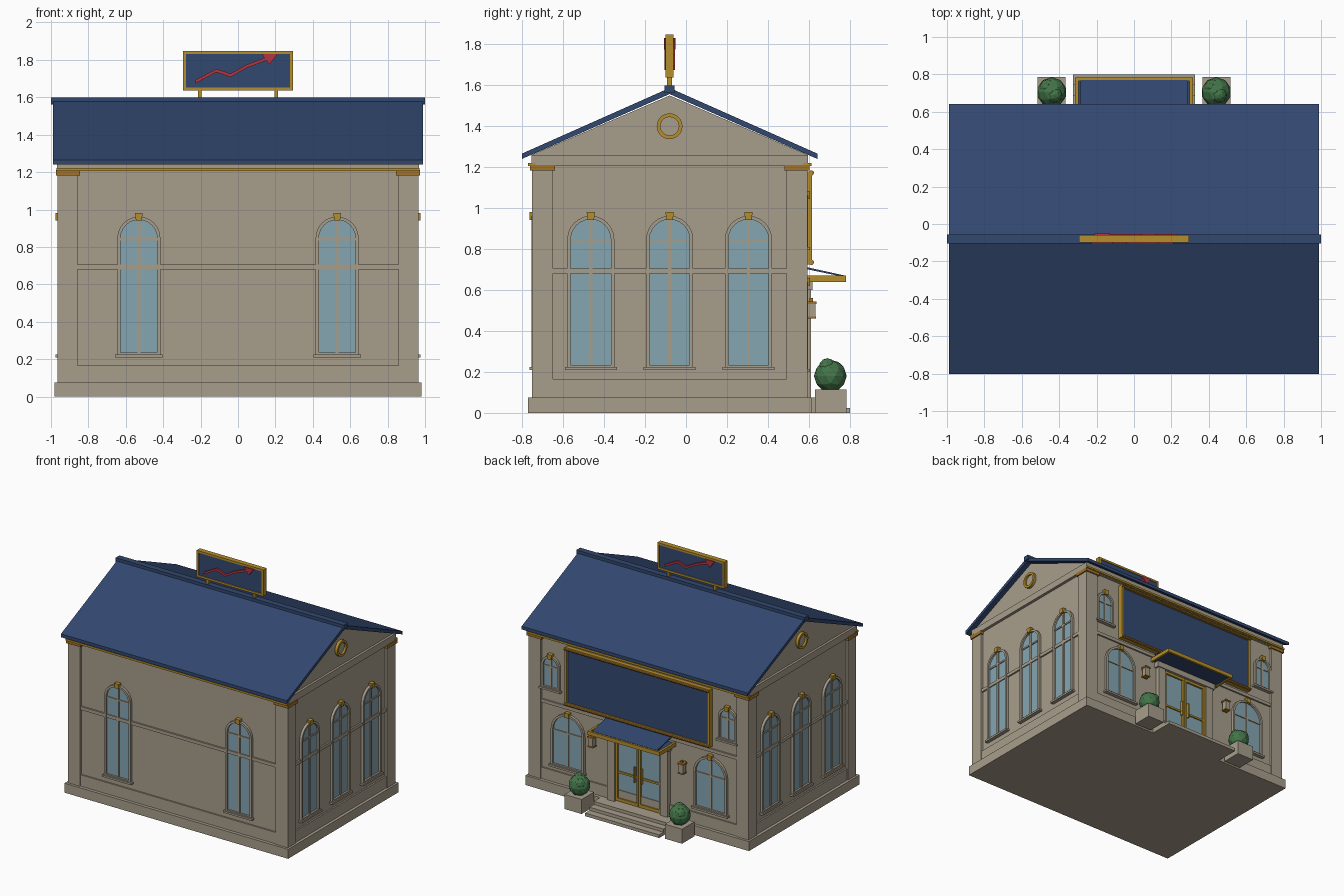
import bpy
import bmesh
import math
from mathutils import Matrix

cube = bpy.data.objects.get("Cube")
if cube:
    bpy.data.objects.remove(cube, do_unlink=True)


def material(name, r, g, b):
    m = bpy.data.materials.new(name)
    m.use_nodes = True
    m.diffuse_color = (r, g, b, 1)
    bsdf = next(n for n in m.node_tree.nodes if n.type == "BSDF_PRINCIPLED")
    bsdf.inputs["Base Color"].default_value = (r, g, b, 1)
    bsdf.inputs["Roughness"].default_value = 0.8
    return m


STONE = material("warm_stone", 0.39, 0.34, 0.26)
NAVY = material("navy_blue", 0.032, 0.065, 0.162)
GOLD = material("gold", 0.46, 0.27, 0.025)
BRONZE = material("bronze", 0.36, 0.17, 0.02)
GLASS = material("pale_blue_glass", 0.24, 0.38, 0.45)
RED = material("red", 0.46, 0.035, 0.055)
GREEN = material("leaf_green", 0.055, 0.175, 0.065)

BACK, SIDE, ENTRY, OTHER_SIDE = 0, 90, 180, 270
MID_Y = -0.08
WALL_Y, WALL_X = 0.655, 0.945      # wall distance from the building axis


def place(angle):
    return Matrix.Translation((0, MID_Y, 0)) @ Matrix.Rotation(math.radians(angle), 4, "Z")


def finish(name, bm, mat, angle=0):
    bmesh.ops.recalc_face_normals(bm, faces=bm.faces)
    bm.transform(place(angle))
    mesh = bpy.data.meshes.new(name)
    bm.to_mesh(mesh)
    bm.free()
    mesh.materials.append(mat)
    obj = bpy.data.objects.new(name, mesh)
    bpy.context.collection.objects.link(obj)
    return obj


def prism(name, pts, o0, o1, mat, angle=0):
    """Outline (along wall, height) pushed outward from o0 to o1."""
    bm = bmesh.new()
    near = [bm.verts.new((u, -o0, z)) for u, z in pts]
    far = [bm.verts.new((u, -o1, z)) for u, z in pts]
    bm.faces.new(near)
    bm.faces.new(far)
    for i in range(len(pts)):
        j = (i + 1) % len(pts)
        bm.faces.new((near[i], near[j], far[j], far[i]))
    return finish(name, bm, mat, angle)


def slab(name, u0, u1, z0, z1, o0, o1, mat, angle=0):
    return prism(name, [(u0, z0), (u1, z0), (u1, z1), (u0, z1)], o0, o1, mat, angle)


def ring(name, outer, inner, o0, o1, mat, angle=0):
    bm = bmesh.new()
    loops = [[bm.verts.new((u, -o, z)) for u, z in pts]
             for pts, o in ((outer, o0), (outer, o1), (inner, o1), (inner, o0))]
    n = len(outer)
    for a, b in zip(loops, loops[1:] + loops[:1]):
        for i in range(n):
            j = (i + 1) % n
            bm.faces.new((a[i], a[j], b[j], b[i]))
    return finish(name, bm, mat, angle)


def rect(u0, u1, z0, z1):
    return [(u0, z0), (u1, z0), (u1, z1), (u0, z1)]


def arch(u, half, z0, spring, steps=12):
    arc = [(u + half * math.cos(math.pi * i / steps), spring + half * math.sin(math.pi * i / steps))
           for i in range(steps + 1)]
    return [(u - half, z0), (u + half, z0)] + arc


def circle(u, z, r, n=20):
    return [(u + r * math.cos(2 * math.pi * i / n), z + r * math.sin(2 * math.pi * i / n)) for i in range(n)]


def arched_window(name, u, half, z0, spring, wall, angle):
    top = spring + half
    prism(name + "_glass", arch(u, half - 0.01, z0, spring), wall, wall + 0.005, GLASS, angle)
    ring(name + "_frame", arch(u, half, z0, spring), arch(u, half - 0.017, z0 + 0.01, spring),
         wall, wall + 0.02, STONE, angle)
    slab(name + "_mullion", u - 0.008, u + 0.008, z0, top - 0.01, wall, wall + 0.012, STONE, angle)
    slab(name + "_transom", u - half + 0.01, u + half - 0.01, spring - 0.012, spring,
         wall, wall + 0.012, STONE, angle)
    slab(name + "_sill", u - half - 0.012, u + half + 0.012, z0 - 0.015, z0, wall, wall + 0.03, STONE, angle)
    k = 0.016
    prism(name + "_keystone", [(u - k, top - 0.02), (u + k, top - 0.02), (u + k + 0.004, top + 0.018),
                               (u - k - 0.004, top + 0.018)], wall, wall + 0.03, GOLD, angle)


# Walls, plinth and entablature
slab("walls", -WALL_X, WALL_X, 0.05, 1.22, -WALL_Y, WALL_Y, STONE)
slab("plinth", -0.98, 0.98, 0, 0.075, -0.692, 0.692, STONE)
slab("entablature", -0.968, 0.968, 1.205, 1.26, -0.675, 0.675, STONE)
prism("gable_walls", [(-0.675, 1.26), (0.675, 1.26), (0, 1.55)], -0.95, 0.95, STONE, SIDE)

# Corner pilasters with bronze capitals
for sx in (-1, 1):
    for sy in (-1, 1):
        slab("corner_pilaster", sx * 0.858, sx * 0.964, 0.075, 1.19, sy * 0.57, sy * 0.673, STONE)
        slab("corner_capital", sx * 0.845, sx * 0.974, 1.183, 1.21, sy * 0.56, sy * 0.683, BRONZE)

# Skirting and belt course on each wall, cornice strip under the eaves
for angle, half, wall in ((BACK, 0.86, WALL_Y), (ENTRY, 0.86, WALL_Y),
                          (SIDE, 0.57, WALL_X), (OTHER_SIDE, 0.57, WALL_X)):
    slab("skirting", -half, half, 0.07, 0.165, wall, wall + 0.012, STONE, angle)
    slab("belt_course", -half, half, 0.68, 0.706, wall, wall + 0.013, STONE, angle)
    if wall == WALL_Y:
        slab("cornice_strip", -0.97, 0.97, 1.206, 1.221, wall, 0.692, GOLD, angle)

# Tall windows on the back and both sides, medallions in the gables
for u in (-0.53, 0.53):
    arched_window("back_window", u, 0.115, 0.225, 0.847, WALL_Y, BACK)
for angle in (SIDE, OTHER_SIDE):
    for u in (-0.385, 0, 0.385):
        arched_window("side_window", u, 0.115, 0.225, 0.847, WALL_X, angle)
    ring("gable_medallion", circle(0, 1.4, 0.063), circle(0, 1.4, 0.045), 0.94, 0.972, GOLD, angle)
    prism("medallion_centre", circle(0, 1.4, 0.047), 0.94, 0.957, STONE, angle)

# Roof and ridge cap
prism("roof", [(-0.722, 1.24), (0, 1.557), (0.722, 1.24), (0.722, 1.266), (0, 1.587), (-0.722, 1.266)],
      -0.99, 0.99, NAVY, SIDE)
slab("ridge_cap", -1, 1, 1.562, 1.6, -0.024, 0.024, NAVY)

# Rooftop board with a rising arrow on both faces
slab("roof_board", -0.285, 0.285, 1.645, 1.84, -0.014, 0.014, NAVY)
ring("roof_board_frame", rect(-0.293, 0.293, 1.637, 1.847), rect(-0.277, 0.277, 1.653, 1.831),
     -0.02, 0.02, GOLD)
for u in (-0.205, 0.205):
    slab("roof_board_post", u - 0.01, u + 0.01, 1.59, 1.645, -0.012, 0.012, GOLD)
trend = [(-0.227, 1.684), (-0.115, 1.743), (-0.04, 1.717), (0.045, 1.765), (0.15, 1.805)]
for angle in (BACK, ENTRY):
    line = [(u, z - 0.009) for u, z in trend] + [(u, z + 0.009) for u, z in reversed(trend)]
    prism("arrow_line", line, 0.012, 0.026, RED, angle)
    prism("arrow_head", [(0.127, 1.83), (0.168, 1.775), (0.212, 1.831)], 0.012, 0.028, RED, angle)

# Entrance windows
for s in (-1, 1):
    arched_window("ground_window", s * 0.625, 0.145, 0.215, 0.495, WALL_Y, ENTRY)
    arched_window("upper_window", s * 0.775, 0.08, 0.81, 0.985, WALL_Y, ENTRY)

# Large sign panel with a gold border
slab("sign_panel", -0.625, 0.625, 0.735, 1.175, WALL_Y, 0.68, NAVY, ENTRY)
ring("sign_border", rect(-0.635, 0.635, 0.725, 1.18), rect(-0.615, 0.615, 0.745, 1.16),
     WALL_Y, 0.695, GOLD, ENTRY)
for z in (0.735, 1.172):
    bm = bmesh.new()
    bmesh.ops.create_cone(bm, cap_ends=True, segments=10, radius1=0.013, radius2=0.013, depth=1.27,
                          matrix=Matrix.Translation((0, -0.692, z)) @ Matrix.Rotation(math.pi / 2, 4, "Y"))
    finish("sign_rail", bm, BRONZE, ENTRY)

# Double door with stone surround
slab("door_glass", -0.2, 0.2, 0.08, 0.6, WALL_Y, 0.662, GLASS, ENTRY)
for s in (-1, 1):
    ring("door_leaf_frame", rect(s * 0.002, s * 0.2, 0.08, 0.6), rect(s * 0.018, s * 0.182, 0.105, 0.58),
         WALL_Y, 0.676, GOLD, ENTRY)
    slab("door_rail", s * 0.01, s * 0.19, 0.3, 0.315, WALL_Y, 0.672, GOLD, ENTRY)
    slab("door_handle", s * 0.025, s * 0.035, 0.27, 0.39, 0.67, 0.69, GOLD, ENTRY)
    slab("door_pilaster", s * 0.2, s * 0.265, 0.075, 0.62, WALL_Y, 0.69, STONE, ENTRY)
slab("door_lintel", -0.28, 0.28, 0.6, 0.645, WALL_Y, 0.697, STONE, ENTRY)

# Canopy over the door
slab("canopy_panel", -0.305, 0.305, 0.648, 0.66, WALL_Y, 0.85, NAVY, ENTRY)
for s in (-1, 1):
    slab("canopy_side_trim", s * 0.298, s * 0.316, 0.64, 0.67, WALL_Y, 0.862, GOLD, ENTRY)
slab("canopy_front_trim", -0.316, 0.316, 0.64, 0.67, 0.845, 0.862, GOLD, ENTRY)
prism("canopy_top", [(0.65, 0.706), (0.85, 0.664), (0.85, 0.672), (0.65, 0.716)], -0.285, 0.285, NAVY, SIDE)

# Entrance steps
for i in range(3):
    slab("step", -0.325, 0.325, 0.025 * i, 0.025 * (i + 1), 0.65, 0.88 - 0.055 * i, STONE, ENTRY)


def foliage(u, out, z, r, detail):
    bm = bmesh.new()
    bmesh.ops.create_icosphere(bm, subdivisions=detail, radius=r, matrix=Matrix.Translation((u, -out, z)))
    finish("shrub", bm, GREEN, ENTRY)


# Planters, shrubs and wall lanterns on each side of the door
for s in (-1, 1):
    u = s * 0.44
    slab("planter", u - 0.075, u + 0.075, 0, 0.115, 0.71, 0.865, STONE, ENTRY)
    foliage(u, 0.785, 0.18, 0.08, 2)
    foliage(u - 0.015, 0.77, 0.225, 0.042, 2)
    foliage(u + 0.02, 0.81, 0.205, 0.045, 2)
    v = s * 0.395
    slab("lantern_body", v - 0.02, v + 0.02, 0.468, 0.535, 0.672, 0.712, STONE, ENTRY)
    slab("lantern_base", v - 0.023, v + 0.023, 0.46, 0.47, 0.669, 0.715, BRONZE, ENTRY)
    slab("lantern_cap", v - 0.025, v + 0.025, 0.533, 0.545, 0.667, 0.717, BRONZE, ENTRY)
    slab("lantern_finial", v - 0.008, v + 0.008, 0.545, 0.56, 0.684, 0.7, BRONZE, ENTRY)
    slab("lantern_bracket", v - 0.008, v + 0.008, 0.53, 0.543, WALL_Y, 0.69, BRONZE, ENTRY)
